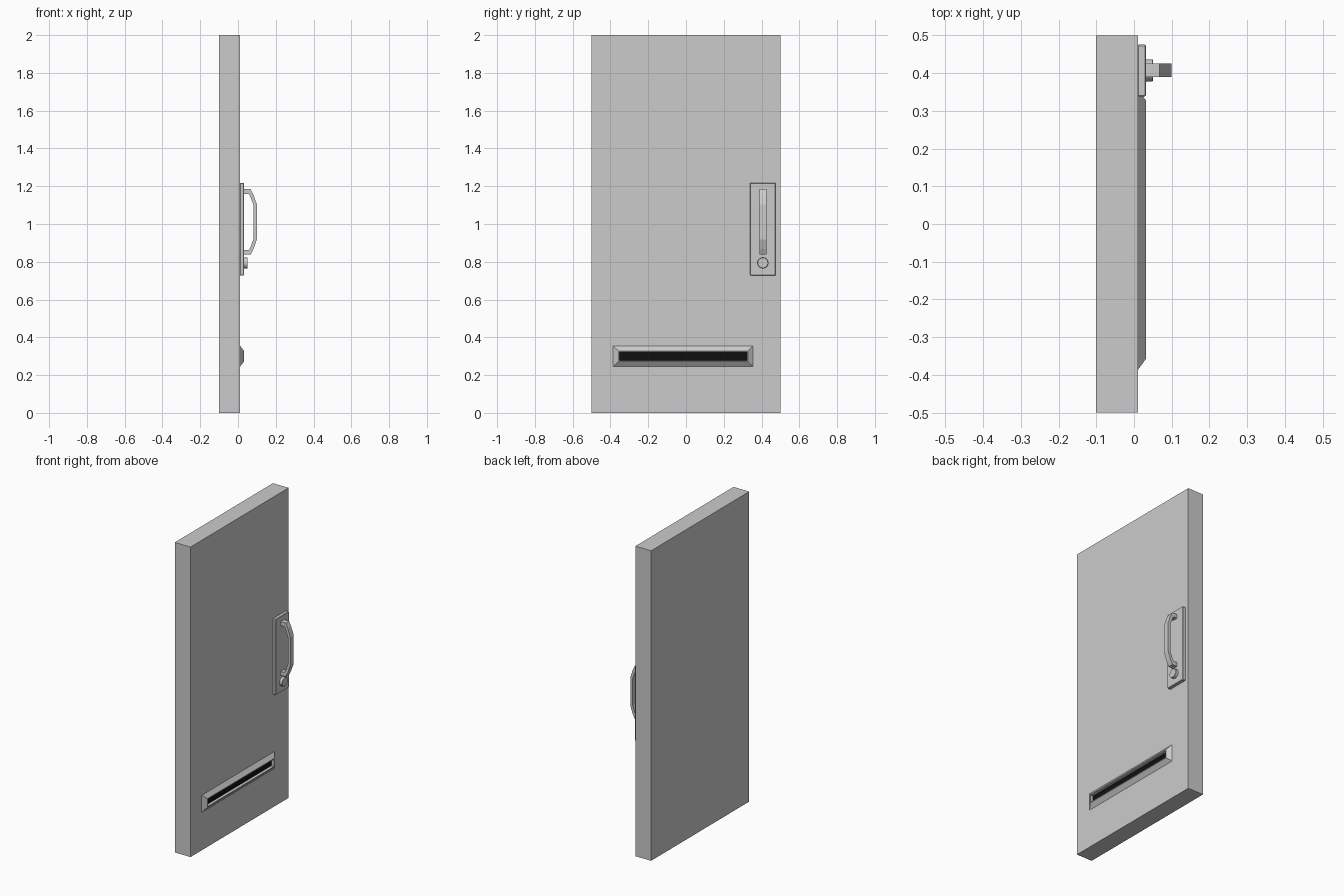
import bpy, bmesh
from math import pi

if "Cube" in bpy.data.objects:
    bpy.data.objects.remove(bpy.data.objects["Cube"])


def make_object(name, bm):
    bmesh.ops.recalc_face_normals(bm, faces=bm.faces)
    mesh = bpy.data.meshes.new(name)
    bm.to_mesh(mesh)
    bm.free()
    obj = bpy.data.objects.new(name, mesh)
    bpy.context.collection.objects.link(obj)
    return obj


def box(name, x, y, z, bevel=0):
    bpy.ops.mesh.primitive_cube_add(
        size=1, location=[(a + b) / 2 for a, b in (x, y, z)])
    obj = bpy.context.object
    obj.name = name
    obj.scale = [b - a for a, b in (x, y, z)]
    bpy.ops.object.transform_apply(location=False, rotation=False, scale=True)
    if bevel:
        mod = obj.modifiers.new("edge", 'BEVEL')
        mod.width, mod.segments = bevel, 1
    return obj


# Door slab and handle back plate
box("door_slab", (-0.101, 0.011), (-0.5, 0.5), (0, 2))
box("handle_plate", (0.009, 0.032), (0.338, 0.475), (0.728, 1.218), 0.003)

# Pull handle: half profiles (x, height from middle), mirrored vertically
mid_z = 1.011
outer = [(0.031, 0.173), (0.067, 0.173), (0.082, 0.143), (0.10, 0.092)]
inner = [(0.031, 0.148), (0.058, 0.148), (0.068, 0.128), (0.083, 0.086)]
outer += [(x, -h) for x, h in reversed(outer)]
inner += [(x, -h) for x, h in reversed(inner)]
bm = bmesh.new()
sections = []
for (ox, oh), (ix, ih) in zip(outer, inner):
    sections.append([bm.verts.new(p) for p in (
        (ox, 0.39, mid_z + oh), (ox, 0.425, mid_z + oh),
        (ix, 0.425, mid_z + ih), (ix, 0.39, mid_z + ih))])
for a, b in zip(sections, sections[1:]):
    for i in range(4):
        j = (i + 1) % 4
        bm.faces.new((a[i], a[j], b[j], b[i]))
bm.faces.new(sections[0])
bm.faces.new(sections[-1])
make_object("pull_handle", bm)

# Round lock below the handle
bpy.ops.mesh.primitive_cylinder_add(
    vertices=16, radius=0.029, depth=0.021,
    location=(0.0405, 0.407, 0.794), rotation=(0, pi / 2, 0))
lock = bpy.context.object
lock.name = "lock_cylinder"
bevel = lock.modifiers.new("edge", 'BEVEL')
bevel.width, bevel.segments = 0.002, 1
bpy.ops.object.shade_smooth_by_angle()

# Letter slot frame: nested rectangles (x, half width, half height)
slot_y, slot_z = -0.015, 0.30
bm = bmesh.new()
rings = []
for x, w, h in [(0.010, 0.372, 0.056), (0.032, 0.342, 0.028),
                (0.032, 0.337, 0.023), (0.011, 0.337, 0.023)]:
    rings.append([bm.verts.new((x, slot_y + sy * w, slot_z + sz * h))
                  for sy, sz in ((-1, -1), (1, -1), (1, 1), (-1, 1))])
for a, b in zip(rings, rings[1:]):
    for i in range(4):
        j = (i + 1) % 4
        bm.faces.new((a[i], a[j], b[j], b[i]))
make_object("letter_slot_frame", bm)

# Dark opening inside the frame
opening = box("letter_slot_opening", (0.008, 0.014),
              (slot_y - 0.337, slot_y + 0.337), (slot_z - 0.023, slot_z + 0.023))
black = bpy.data.materials.new("black")
black.diffuse_color = (0.005, 0.005, 0.005, 1)
black.use_nodes = True
black.node_tree.nodes["Principled BSDF"].inputs["Base Color"].default_value = black.diffuse_color
opening.data.materials.append(black)
